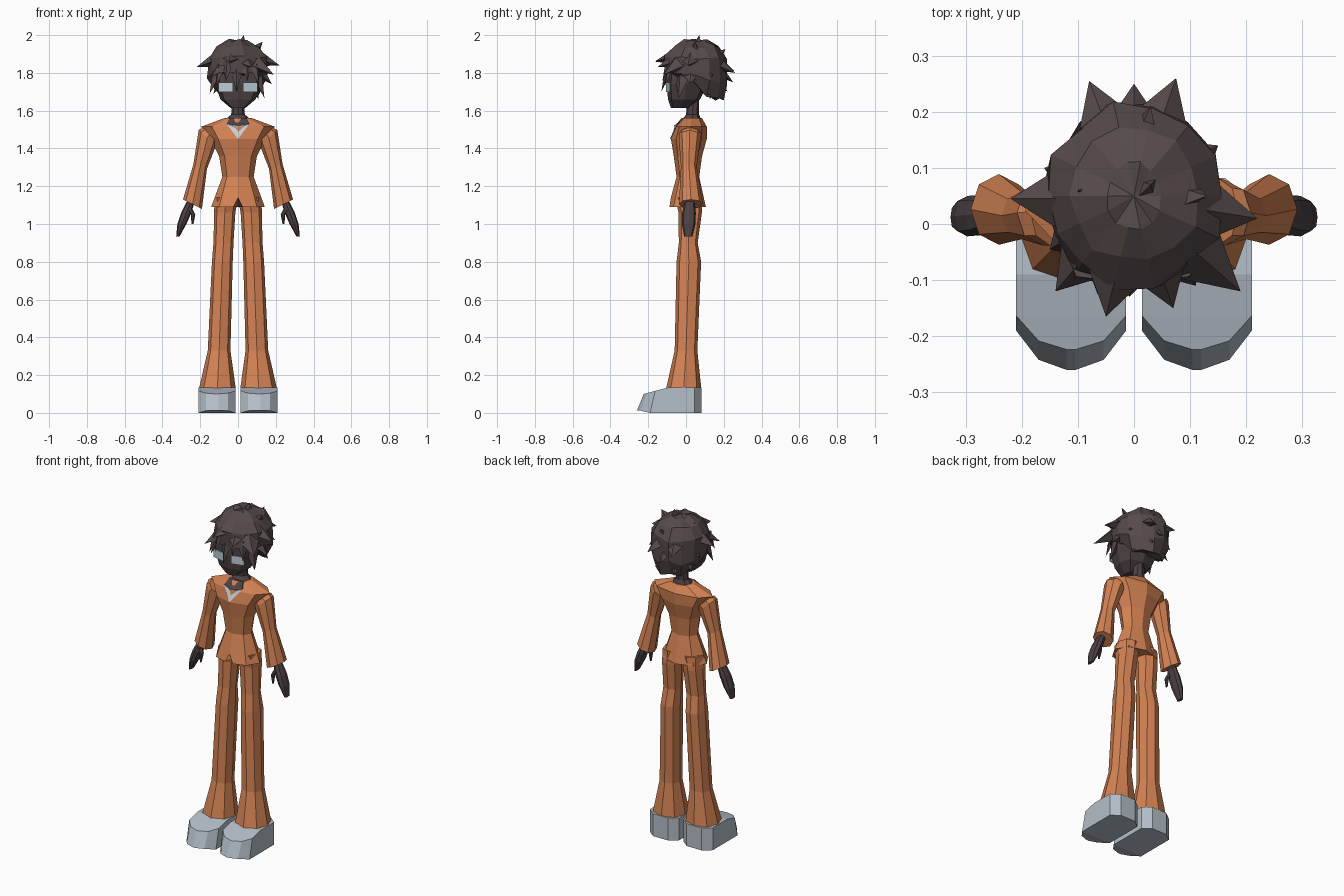
import bpy, bmesh, math, random
from mathutils import Vector

if "Cube" in bpy.data.objects:
    bpy.data.objects.remove(bpy.data.objects["Cube"])

random.seed(4)


def material(name, rgb):
    m = bpy.data.materials.new(name)
    m.diffuse_color = (*rgb, 1)
    m.use_nodes = True
    m.node_tree.nodes["Principled BSDF"].inputs["Base Color"].default_value = m.diffuse_color
    return m


ORANGE = material("orange cloth", (0.66, 0.225, 0.088))
SKIN = material("dark skin", (0.074, 0.053, 0.056))
HAIR = material("brown hair", (0.093, 0.069, 0.068))
GREY = material("pale grey shoe", (0.46, 0.52, 0.58))
WHITE = material("white shirt", (0.58, 0.62, 0.66))
EYE = material("pale blue eye", (0.50, 0.60, 0.66))


def finish(name, bm, mat):
    bmesh.ops.recalc_face_normals(bm, faces=bm.faces)
    me = bpy.data.meshes.new(name)
    bm.to_mesh(me)
    bm.free()
    me.materials.append(mat)
    ob = bpy.data.objects.new(name, me)
    bpy.context.collection.objects.link(ob)
    return ob


def bridge(bm, rings):
    """Skin a list of equal-length point rings and fan-cap both ends."""
    vs = [[bm.verts.new(p) for p in r] for r in rings]
    n = len(vs[0])
    for a, b in zip(vs, vs[1:]):
        for i in range(n):
            j = (i + 1) % n
            bm.faces.new((a[i], a[j], b[j], b[i]))
    for r in (vs[0], vs[-1]):
        c = bm.verts.new(sum((v.co for v in r), Vector()) / n)
        for i in range(n):
            bm.faces.new((r[i], r[(i + 1) % n], c))
    return vs


def oval(x, y, z, rx, ry, tilt=0, n=8, p=1.0, side=1):
    """Cross-section ring; p below 1 makes it squarer, side mirrors it."""
    pts = []
    for i in range(n):
        a = 2 * math.pi * i / n
        c, s = math.cos(a), math.sin(a)
        c = math.copysign(abs(c) ** p, c) if abs(c) > 1e-6 else 0
        s = math.copysign(abs(s) ** p, s) if abs(s) > 1e-6 else 0
        pts.append(Vector((side * (x + rx * c * math.cos(tilt)), y + ry * s,
                           z + rx * c * math.sin(tilt))))
    return pts


def loft(name, rows, mat, **kw):
    bm = bmesh.new()
    bridge(bm, [oval(*r, **kw) for r in rows])
    return finish(name, bm, mat)


def plate(name, pts, mat, depth=0.006):
    """Thin sheet set into the surface behind it."""
    bm = bmesh.new()
    bridge(bm, [[Vector(p) for p in pts],
                [Vector(p) + Vector((0, depth, 0)) for p in pts]])
    return finish(name, bm, mat)


# Limbs, built for both sides
for side, word in ((-1, "left"), (1, "right")):
    loft(word + "_trouser_leg", [
        (.062, .015, 1.14, .063, .07), (.070, .022, 1.06, .056, .062),
        (.077, .012, .90, .053, .05), (.083, .015, .80, .055, .065),
        (.100, .0, .33, .06, .06), (.109, -.012, .13, .097, .093)],
        ORANGE, p=.85, side=side)
    loft(word + "_sleeve", [
        (.150, .022, 1.475, .05, .06, .8), (.163, .02, 1.455, .062, .058, .75),
        (.200, .015, 1.305, .038, .042, .35), (.241, .026, 1.105, .056, .063, .46)],
        ORANGE, side=side)
    loft(word + "_hand", [
        (.245, .02, 1.13, .02, .025), (.274, .016, 1.06, .027, .036),
        (.297, .014, 1.0, .024, .036), (.318, .012, .935, .009, .022)],
        SKIN, p=.85, side=side)
    loft(word + "_thumb", [
        (.257, .0, 1.08, .016, .018), (.238, -.006, 1.05, .012, .014),
        (.241, -.01, 1.0, .005, .006)], SKIN, n=6, side=side)

    # Shoe: half widths from heel to toe, with the top sloping over the toe
    bm = bmesh.new()
    rings = []
    for w, y in ((.05, .082), (.098, .045), (.098, -.09), (.098, -.19),
                 (.058, -.242), (.008, -.26)):
        ty = y if y > -.1 else y * .86
        tz = .135 if y > -.1 else .135 + .27 * (ty + .095)
        bz = 0 if y > -.2 else .012
        cx = side * .112
        rings.append([Vector(q) for q in ((cx - w, y, bz), (cx + w, y, bz),
                                          (cx + w, ty, tz), (cx - w, ty, tz))])
    bridge(bm, rings)
    finish(word + "_shoe", bm, GREY)

    plate(word + "_eye", [(side * .026, -.106, 1.70), (side * .102, -.088, 1.70),
                          (side * .102, -.088, 1.75), (side * .026, -.106, 1.75)], EYE)

# Jacket with a notch in the front hem
bm = bmesh.new()
rings = [oval(*r) for r in (
    (0, .005, 1.09, .142, .10), (0, .01, 1.25, .083, .06), (0, .01, 1.36, .10, .075),
    (0, .015, 1.45, .148, .095), (0, .025, 1.515, .195, .085), (0, .03, 1.56, .075, .055))]
vs = bridge(bm, rings)
notch = [f for f in bm.edges if vs[0][6] in f.verts and vs[0][5] in f.verts
         or vs[0][6] in f.verts and vs[0][7] in f.verts]
for e in notch:
    bmesh.utils.edge_split(e, vs[0][6], .25)
vs[0][6].co.z += .05
vs[0][6].co.y += .015
finish("jacket", bm, ORANGE)

# Shirt and skin showing in the neckline
plate("shirt_front", [(0, -.085, 1.45), (.06, -.046, 1.53), (0, -.062, 1.52),
                      (-.06, -.046, 1.53)], WHITE)
plate("neckline_skin", [(0, -.063, 1.52), (.06, -.045, 1.53), (.045, -.018, 1.562),
                        (-.045, -.018, 1.562), (-.06, -.045, 1.53)], SKIN)

# Neck and head
loft("neck", [(0, .03, 1.55, .07, .052), (0, .035, 1.58, .036, .034),
              (0, .037, 1.67, .03, .033)], SKIN)
loft("head", [(0, -.03, 1.615, .04, .05), (0, -.01, 1.66, .093, .085),
              (0, .005, 1.74, .122, .108), (0, .02, 1.83, .13, .12),
              (0, .02, 1.90, .10, .10)], SKIN, p=.7)

# Hair shell: hem high over the face, low at the back
bm = bmesh.new()
N = 14
rings = []
for z, rx, ry, drop in ((1.972, .05, .06, 0), (1.94, .115, .12, 0), (1.88, .16, .165, 0),
                        (1.81, .16, .175, .45), (1.80, .125, .145, 1)):
    ring = oval(0, .05, z, rx, ry, n=N)
    for i, v in enumerate(ring):
        s = math.sin(2 * math.pi * i / N)
        hem = max(0, min(1, (s + .6) / 1.2))
        v.z -= drop * (.13 * hem + (.015 if i % 2 else 0))
        k = random.uniform(.92, 1.06)
        v.x *= k
        v.y = .05 + (v.y - .05) * k
        v.z += random.uniform(-.01, .01)
    rings.append(ring)
bridge(bm, rings)


def tuft(tip, width, inner=.5, lift=.05):
    """Four-sided pointed lock growing out of the shell."""
    tip, c = Vector(tip), Vector((0, .045, 1.81))
    base = c + (tip - c) * inner
    base.z += lift
    d = (tip - base).normalized()
    out = (tip - c).normalized()
    u = d.cross(out)
    u = u.normalized() if u.length > .05 else d.orthogonal().normalized()
    w = d.cross(u)
    ring = [base + u * width, base + w * width * .6, base - u * width, base - w * width * .6]
    vs = [bm.verts.new(p) for p in ring]
    t = bm.verts.new(tip)
    for i in range(4):
        bm.faces.new((vs[i], vs[(i + 1) % 4], t))
    bm.faces.new(vs)


# Broad spikes round the outside
for tip in ((-.22, .045, 1.83), (.22, .01, 1.84), (-.08, .255, 1.81), (.0, .25, 1.75),
            (.075, .26, 1.80), (.05, .22, 1.70), (-.06, .20, 1.67), (.11, .13, 1.66),
            (-.13, .13, 1.69), (.18, .02, 1.74), (-.05, -.165, 1.86), (.19, -.12, 1.79),
            (-.14, -.12, 1.78), (.07, -.15, 1.83), (.15, .14, 1.78), (-.16, .1, 1.77)):
    tuft(tip, .07)
# Crown spikes
for tip in ((.03, .07, 2.0), (.13, .05, 1.965), (-.10, .06, 1.95), (.03, .21, 1.925)):
    tuft(tip, .06, .5, 0)
# Fringe and side locks
for tip in ((-.115, -.11, 1.73), (-.065, -.125, 1.755), (-.008, -.13, 1.70),
            (.05, -.125, 1.755), (.11, -.11, 1.735)):
    tuft(tip, .032, .8, .09)
for tip in ((-.15, -.045, 1.69), (.14, -.04, 1.665)):
    tuft(tip, .045, .75, .08)
finish("hair", bm, HAIR)
